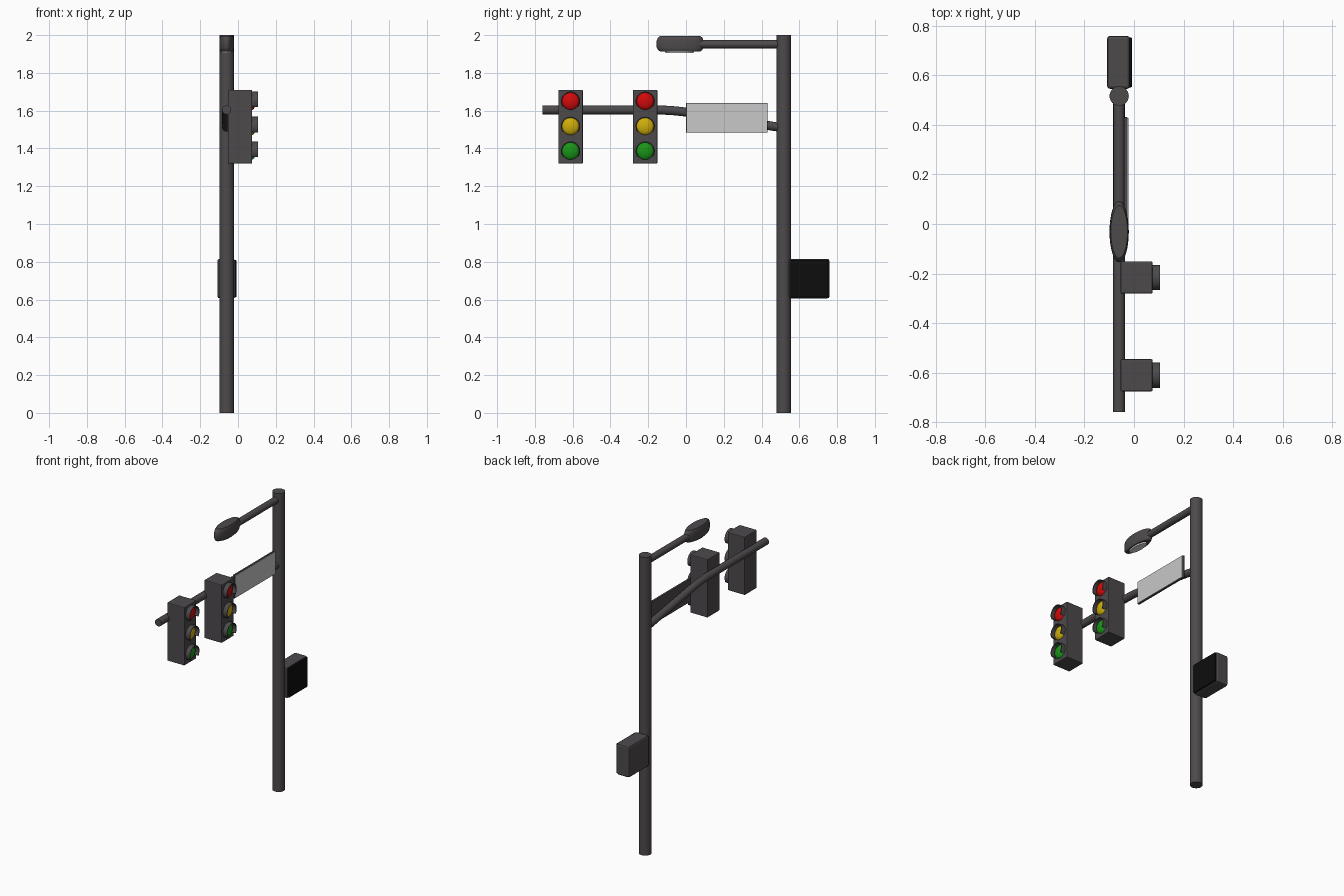
import bpy, bmesh, math
from mathutils import Vector

if "Cube" in bpy.data.objects:
    bpy.data.objects.remove(bpy.data.objects["Cube"])

PX, PY = -0.06, 0.517      # pole axis


def mat(name, rgb):
    m = bpy.data.materials.new(name)
    m.diffuse_color = (*rgb, 1)
    m.use_nodes = True
    m.node_tree.nodes["Principled BSDF"].inputs["Base Color"].default_value = m.diffuse_color
    return m


DARK = mat("dark grey metal", (0.075, 0.068, 0.073))
BLACK = mat("black screen", (0.004, 0.004, 0.004))
PALE = mat("pale grey sign", (0.58, 0.58, 0.58))
WHITE = mat("lamp glass", (0.75, 0.75, 0.75))
RED = mat("signal red", (0.65, 0.003, 0.003))
YELLOW = mat("signal yellow", (0.62, 0.42, 0.003))
GREEN = mat("signal green", (0.01, 0.3, 0.008))


def finish(name, bm, material, smooth=True, bevel=0):
    bmesh.ops.recalc_face_normals(bm, faces=bm.faces)
    me = bpy.data.meshes.new(name)
    bm.to_mesh(me)
    bm.free()
    ob = bpy.data.objects.new(name, me)
    bpy.context.collection.objects.link(ob)
    me.materials.append(material)
    if smooth:
        bpy.ops.object.select_all(action='DESELECT')
        ob.select_set(True)
        bpy.context.view_layer.objects.active = ob
        bpy.ops.object.shade_smooth_by_angle(angle=math.radians(35))
    if bevel:
        b = ob.modifiers.new("edge", 'BEVEL')
        b.width, b.segments = bevel, 2
    return ob


def box(name, lo, hi, material, bevel=0):
    bm = bmesh.new()
    bmesh.ops.create_cube(bm, size=1)
    lo, hi = Vector(lo), Vector(hi)
    for v in bm.verts:
        v.co = (lo + hi) / 2 + v.co * (hi - lo)
    return finish(name, bm, material, False, bevel)


def loft(name, rings, material):
    """Skin a list of point rings and cap both ends."""
    bm = bmesh.new()
    vs = [[bm.verts.new(p) for p in r] for r in rings]
    n = len(vs[0])
    for a, b in zip(vs, vs[1:]):
        for i in range(n):
            bm.faces.new((a[i], a[(i + 1) % n], b[(i + 1) % n], b[i]))
    bm.faces.new(vs[0])
    bm.faces.new(vs[-1])
    return finish(name, bm, material)


def circle(n):
    return [(math.cos(2 * math.pi * i / n), math.sin(2 * math.pi * i / n)) for i in range(n)]


def oval(cx, cy, z, rx, ry, n=32):
    return [(cx + rx * c, cy + ry * s, z) for c, s in circle(n)]


def side_tube(name, path, r):
    """Tube following (y, z) points at the pole's x."""
    rings = [[(PX + r * c, y, z + r * s) for c, s in circle(20)] for y, z in path]
    return loft(name, rings, DARK)


# Pole
loft("pole", [oval(PX, PY, 0, .039, .039), oval(PX, PY, 2, .039, .039)], DARK)

# Signal arm, bending down towards the pole
side_tube("signal_arm", [(-.76, 1.604), (-.17, 1.604), (-.12, 1.603), (-.07, 1.600),
                         (-.02, 1.595), (.04, 1.586), (.5, 1.511)], .024)

# Street lamp: arm, oval head and glass underneath
side_tube("lamp_arm", [(.04, 1.952), (.5, 1.952)], .022)
head = [(1.914, .86), (1.922, .95), (1.935, 1), (1.97, 1), (1.986, .95), (1.995, .86)]
loft("lamp_head", [oval(PX, -.031, z, .039 * k, .124 * k) for z, k in head], DARK)
loft("lamp_glass", [oval(PX, -.034, 1.906, .026, .073), oval(PX, -.034, 1.916, .028, .078)], WHITE)

# Street sign: dark backing and pale face
box("sign_back", (-.04, 0, 1.484), (-.026, .432, 1.641), DARK, .004)
box("sign_face", (-.028, .004, 1.488), (-.023, .428, 1.637), PALE)

# Pedestrian signal box
box("walk_box", (-.109, .546, .606), (-.016, .76, .816), DARK, .012)
box("walk_screen", (-.03, .552, .612), (-.008, .754, .810), BLACK, .005)


def lens(name, y, z, material, x0=.074, r=.046, depth=.02):
    rings = []
    for k in (0, .2, .4, .6, .8, .96):
        a = k * math.pi / 2
        rr = r * math.cos(a)
        rings.append([(x0 + depth * math.sin(a), y + rr * c, z + rr * s) for c, s in circle(32)])
    loft(name, rings, material)


def visor(name, y, z, x0=.07, x1=.106, ri=.046, ro=.051, n=28):
    """Open-bottomed hood: rectangular section swept round an arc."""
    rings = []
    for i in range(n + 1):
        a = math.radians(-38 + 256 * i / n)
        c, s = math.cos(a), math.sin(a)
        rings.append([(x, y + r * c, z + r * s) for x, r in
                      ((x0, ri), (x1, ri), (x1, ro), (x0, ro))])
    loft(name, rings, DARK)


# Two traffic lights with three lenses and visors each
for n, y in enumerate((-.216, -.611), 1):
    box(f"signal_housing_{n}", (-.054, y - .065, 1.32), (.075, y + .065, 1.71), DARK, .005)
    for label, z, m in (("red", 1.65, RED), ("yellow", 1.517, YELLOW), ("green", 1.386, GREEN)):
        lens(f"{label}_lens_{n}", y, z, m)
        visor(f"{label}_visor_{n}", y, z)
